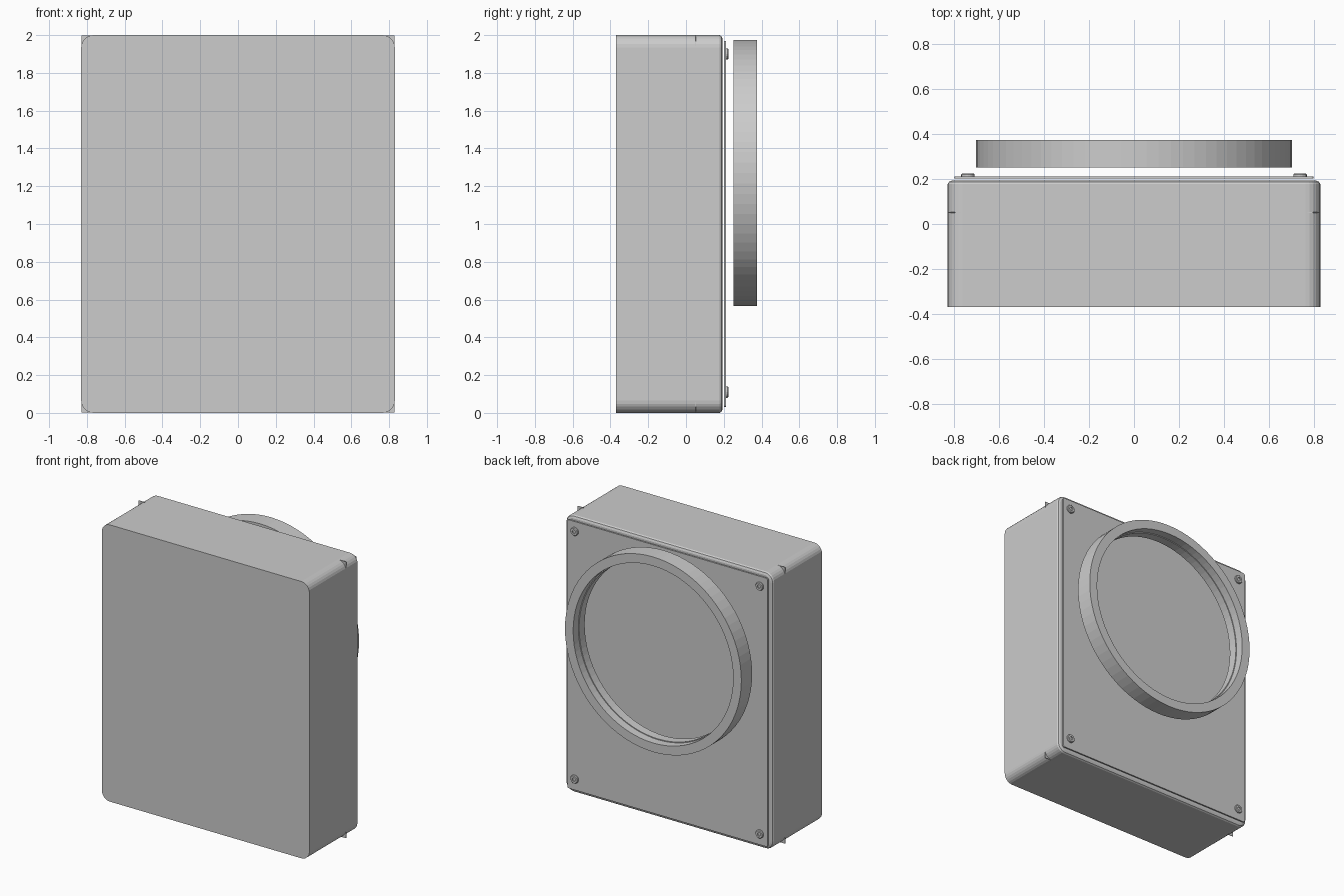
import bpy
import bmesh
from math import sin, cos, pi

cube = bpy.data.objects.get("Cube")
if cube:
    bpy.data.objects.remove(cube)

grey = bpy.data.materials.new("light_grey")
grey.use_nodes = True
grey.diffuse_color = (0.604, 0.604, 0.604, 1)
grey.node_tree.nodes["Principled BSDF"].inputs["Base Color"].default_value = (0.604, 0.604, 0.604, 1)

HALF_W, HALF_H, MID_Z = 0.83, 1.0, 1.0


def loft(name, loops, closed=False):
    """Skin matching point loops; cap the ends unless the loops close on themselves."""
    bm = bmesh.new()
    rows = [[bm.verts.new(p) for p in loop] for loop in loops]
    n = len(rows[0])
    pairs = list(zip(rows, rows[1:]))
    if closed:
        pairs.append((rows[-1], rows[0]))
    else:
        bm.faces.new(rows[0])
        bm.faces.new(rows[-1])
    for a, b in pairs:
        for i in range(n):
            j = (i + 1) % n
            bm.faces.new((a[i], a[j], b[j], b[i]))
    bmesh.ops.recalc_face_normals(bm, faces=bm.faces)
    mesh = bpy.data.meshes.new(name)
    bm.to_mesh(mesh)
    bm.free()
    mesh.materials.append(grey)
    obj = bpy.data.objects.new(name, mesh)
    bpy.context.collection.objects.link(obj)
    return obj


def rounded_loop(y, inset, radius, steps=6):
    """Rounded rectangle in the x-z plane, inset from the case outline."""
    w, h = HALF_W - inset - radius, HALF_H - inset - radius
    points = []
    for quarter, (sx, sz) in enumerate([(1, 1), (-1, 1), (-1, -1), (1, -1)]):
        for k in range(steps + 1):
            a = (quarter + k / steps) * pi / 2
            points.append((sx * w + radius * cos(a), y, MID_Z + sz * h + radius * sin(a)))
    return points


def circle(x, y, z, radius, sides):
    return [(x + radius * cos(2 * pi * i / sides), y, z + radius * sin(2 * pi * i / sides))
            for i in range(sides)]


# Case with rounded corners and a softened back edge
loft("case", [rounded_loop(-0.37, 0, 0.065), rounded_loop(0.178, 0, 0.065),
              rounded_loop(0.188, 0.006, 0.059), rounded_loop(0.194, 0.02, 0.045)])

# Thin square-cornered sheet whose corners poke out of the case
loft("inner_sheet", [rounded_loop(y, 0.001, 0.001, 1) for y in (0.05, 0.053)])

# Cover plate, set just off the case
loft("cover_plate", [rounded_loop(y, 0.03, 0.012, 3) for y in (0.202, 0.212)])

# Four slotted cover screws
for side, sx in (("left", 1), ("right", -1)):
    for level, z in (("top", 1.9), ("bottom", 0.11)):
        x = sx * 0.74
        loft(f"screw_{level}_{side}",
             [circle(x, y, z, r, 16) for y, r in
              ((0.205, 0.03), (0.22, 0.03), (0.225, 0.026), (0.225, 0.013), (0.217, 0.013))])

# Large ring with a shallow step inside
RING = [(0.252, 0.705), (0.375, 0.705), (0.375, 0.64), (0.315, 0.64), (0.315, 0.634), (0.252, 0.634)]
loft("ring", [circle(0, y, 1.27, r, 80) for y, r in RING], closed=True)
